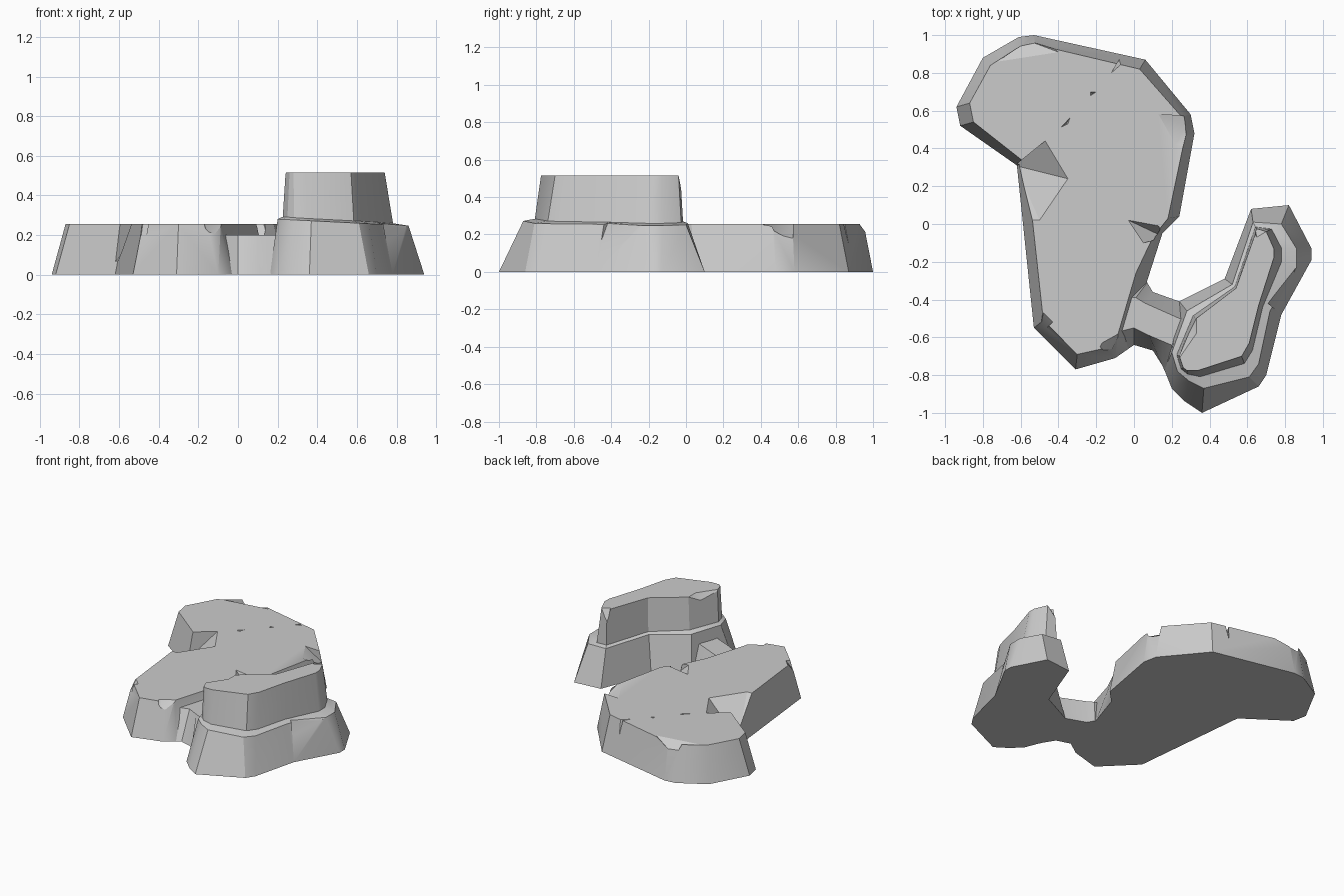
import bpy
import bmesh
from math import radians
from mathutils import Vector

default_cube = bpy.data.objects.get("Cube")
if default_cube:
    bpy.data.objects.remove(default_cube, do_unlink=True)

# One plain stone colour
stone = bpy.data.materials.new("stone_grey")
stone.use_nodes = True
stone.diffuse_color = (0.6, 0.6, 0.6, 1)
stone.node_tree.nodes["Principled BSDF"].inputs["Base Color"].default_value = stone.diffuse_color


def make_object(name, bm):
    """Turn a bmesh into a stone-coloured object in the scene."""
    bmesh.ops.recalc_face_normals(bm, faces=bm.faces)
    mesh = bpy.data.meshes.new(name)
    bm.to_mesh(mesh)
    bm.free()
    mesh.materials.append(stone)
    obj = bpy.data.objects.new(name, mesh)
    bpy.context.collection.objects.link(obj)
    return obj


def at_height(outline, height):
    """Lift a flat outline to a constant height."""
    return [Vector((x, y, height)) for x, y in outline]


def loft(name, rings):
    """Skin a stack of matching outlines and cap both ends."""
    bm = bmesh.new()
    layers = [[bm.verts.new(point) for point in ring] for ring in rings]
    count = len(layers[0])
    for lower, upper in zip(layers, layers[1:]):
        for i in range(count):
            j = (i + 1) % count
            bm.faces.new((lower[i], lower[j], upper[j], upper[i]))
    bm.faces.new(layers[0])
    bm.faces.new(layers[-1])
    return make_object(name, bm)


def chip_away(target, chips, rim):
    """Cut wedges: each has corners on the rim plus one deep corner."""
    bm = bmesh.new()
    for corners, deep in chips:
        wedge = at_height(corners, rim) + [Vector(deep)]
        lifted = [Vector((p.x, p.y, rim + 0.1)) for p in wedge]
        verts = [bm.verts.new(p) for p in wedge + lifted]
        hull = bmesh.ops.convex_hull(bm, input=verts)
        spare = {v for v in hull["geom_interior"] + hull["geom_unused"]
                 if isinstance(v, bmesh.types.BMVert)}
        bmesh.ops.delete(bm, geom=list(spare), context="VERTS")
    cutter = make_object(target.name + "_cutter", bm)
    cutter.hide_render = True
    cut = target.modifiers.new("chips", "BOOLEAN")
    cut.operation = "DIFFERENCE"
    cut.solver = "EXACT"
    cut.use_self = True
    cut.object = cutter
    bpy.context.view_layer.objects.active = target
    bpy.ops.object.modifier_apply(modifier=cut.name)
    bpy.data.objects.remove(cutter, do_unlink=True)


# Low plateau: wide foot tapering to a flat top
plateau_foot = [
    (-.53, 1), (-.61, .99), (-.8, .88), (-.94, .62), (-.92, .52), (-.62, .31),
    (-.53, -.55), (-.31, -.77), (-.1, -.71), (-.03, -.66), (.07, -.3),
    (.15, -.05), (.24, .04), (.32, .48), (.3, .58), (.06, .87)]
plateau_top = [
    (-.52, .95), (-.62, .93), (-.76, .84), (-.87, .64), (-.85, .54), (-.57, .32),
    (-.48, -.51), (-.3, -.69), (-.12, -.65), (-.09, -.6), (.01, -.26),
    (.1, -.07), (.18, .03), (.27, .46), (.25, .57), (.03, .82)]
plateau_rim = 0.255
plateau = loft("low_plateau", [at_height(plateau_foot, 0),
                               at_height(plateau_top, plateau_rim)])

# Broken notches and cracks around the plateau
chip_away(plateau, [
    ([(-.35, .24), (-.47, .44), (-.5, .02), (-.62, .02)], (-.63, .31, .05)),
    ([(-.72, .86), (-.4, .91), (-.5, 1)], (-.56, .97, .2)),
    ([(-.12, .8), (-.04, .87)], (-.06, .9, .1)),
    ([(.13, .58), (.22, .42), (.26, .41)], (.3, .57, .16)),
    ([(-.03, .02), (.13, -.01), (.05, -.1)], (.16, -.07, .15)),
    ([(-.51, -.5), (-.48, -.47), (-.43, -.52)], (-.5, -.58, .12)),
    ([(-.18, -.65), (-.17, -.63), (-.08, -.58)], (-.12, -.71, .17)),
    ([(-.39, .51), (-.34, .56), (-.35, .53)], (-.36, .53, .22)),
    ([(-.23, .68), (-.2, .7), (-.23, .7)], (-.22, .69, .23)),
], plateau_rim)

# Low saddle joining the two rocks
saddle_foot = [
    (-.1, -.3), (.07, -.31), (.1, -.36), (.24, -.41), (.4, -.5), (.3, -.85),
    (.2, -.86), (.15, -.75), (.1, -.67), (0, -.64), (-.1, -.71), (-.2, -.6)]
saddle_top = [
    (-.1, -.38), (.01, -.39), (.06, -.42), (.24, -.5), (.4, -.55), (.3, -.7),
    (.22, -.65), (.15, -.62), (.08, -.59), (0, -.55), (-.08, -.57), (-.2, -.56)]
saddle = loft("saddle", [at_height(saddle_foot, 0), at_height(saddle_top, 0.2)])

# Tall curved rock with a stepped outer side
ridge_foot = [
    (.2, -.87), (.27, -.94), (.36, -1), (.66, -.86), (.7, -.8), (.78, -.48),
    (.94, -.19), (.94, -.13), (.82, .1), (.62, .08), (.48, -.29), (.24, -.41),
    (.16, -.77)]
ridge_step = [
    (.23, -.78), (.29, -.83), (.37, -.87), (.61, -.81), (.66, -.74), (.72, -.46),
    (.86, -.23), (.86, -.13), (.78, 0), (.63, .01), (.52, -.32), (.28, -.46),
    (.2, -.68)]
ridge_top = [
    (.26, -.76), (.28, -.775), (.34, -.775), (.57, -.7), (.61, -.63), (.66, -.43),
    (.74, -.18), (.74, -.13), (.7, -.04), (.65, -.03), (.54, -.34), (.33, -.5),
    (.24, -.7)]


def step_height(x):
    """The step slopes gently down away from the saddle."""
    return 0.29 - 0.05 * (x - 0.25)


step_outer = [Vector((x, y, step_height(x) - 0.012)) for x, y in ridge_step]
step_inner = []
for (x, y), outer in zip(ridge_top, step_outer):
    point = Vector((x, y, 0)).lerp(outer, 0.35)
    point.z = step_height(outer.x)
    step_inner.append(point)
ridge = loft("tall_ridge", [at_height(ridge_foot, 0), step_outer, step_inner,
                            at_height(ridge_top, 0.515)])

# Chipped corners at both ends of the ridge top and on its step
chip_away(ridge, [
    ([(.65, -.07), (.7, -.04), (.62, -.02)], (.64, -.02, .42)),
    ([(.24, -.71), (.33, -.58), (.33, -.5), (.2, -.6)], (.24, -.58, .42)),
], 0.515)
chip_away(ridge, [
    ([(.71, -.42), (.86, -.22), (.95, -.3)], (.77, -.47, .12)),
], 0.256)

# Soft shading on gentle bends, crisp breaks elsewhere
bpy.ops.object.select_all(action="DESELECT")
for rock in (plateau, saddle, ridge):
    rock.select_set(True)
bpy.context.view_layer.objects.active = ridge
bpy.ops.object.shade_smooth_by_angle(angle=radians(30))
